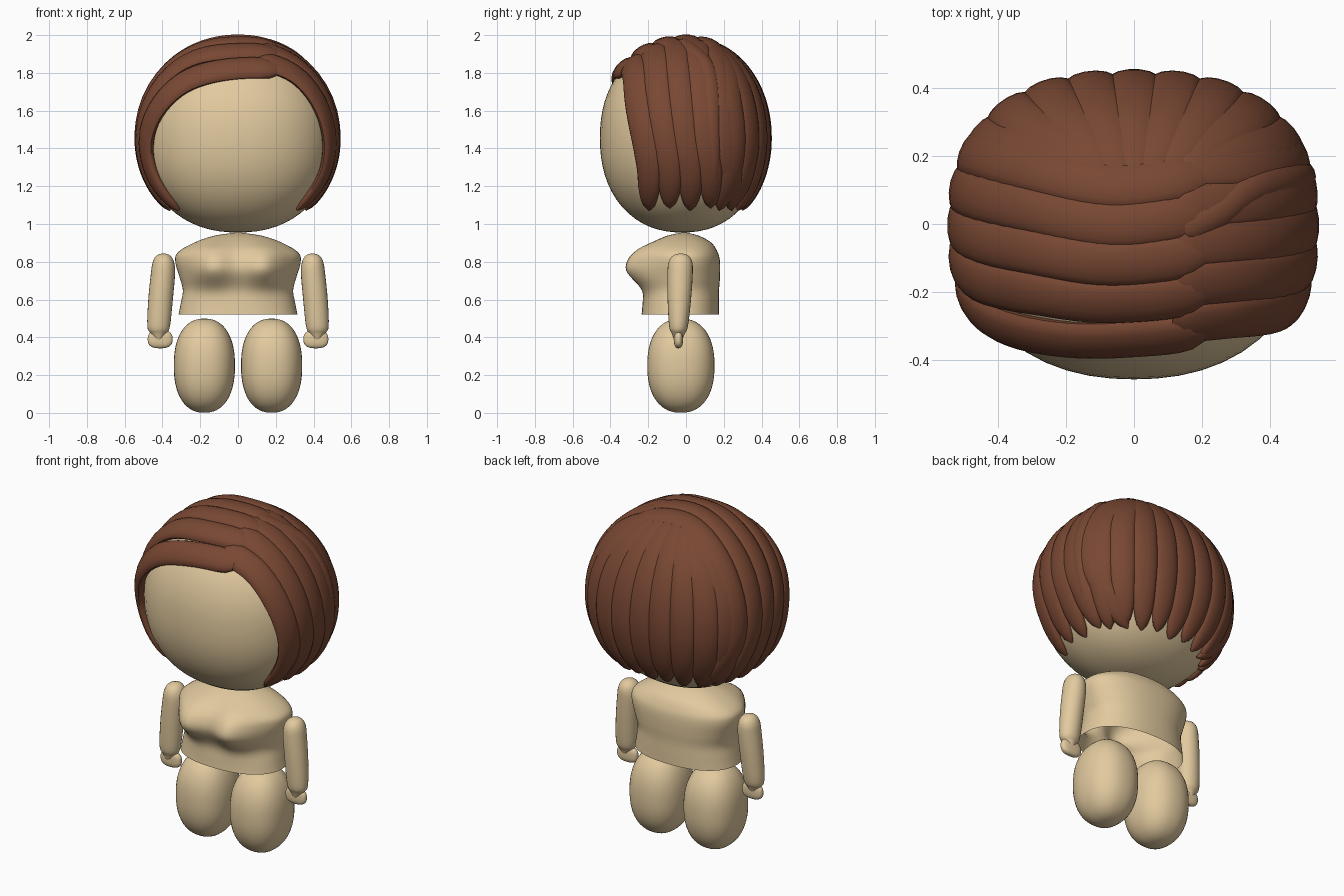
import bpy, bmesh, math
from mathutils import Vector

if "Cube" in bpy.data.objects:
    bpy.data.objects.remove(bpy.data.objects["Cube"])


def material(name, color):
    m = bpy.data.materials.new(name)
    m.diffuse_color = color
    m.use_nodes = True
    m.node_tree.nodes["Principled BSDF"].inputs["Base Color"].default_value = m.diffuse_color
    return m


SKIN = material("skin", (0.76, 0.59, 0.345, 1))
HAIR = material("hair", (0.19, 0.064, 0.033, 1))


def finish(name, bm, mat):
    bmesh.ops.recalc_face_normals(bm, faces=bm.faces)
    me = bpy.data.meshes.new(name)
    bm.to_mesh(me)
    bm.free()
    ob = bpy.data.objects.new(name, me)
    bpy.context.collection.objects.link(ob)
    me.materials.append(mat)
    bpy.ops.object.select_all(action='DESELECT')
    ob.select_set(True)
    bpy.context.view_layer.objects.active = ob
    bpy.ops.object.shade_smooth_by_angle(angle=math.radians(50))
    return ob


def loft(name, rings, mat, cap_start=True):
    bm = bmesh.new()
    vs = [[bm.verts.new(p) for p in r] for r in rings]
    n = len(vs[0])
    for a, b in zip(vs, vs[1:]):
        for i in range(n):
            bm.faces.new((a[i], a[(i + 1) % n], b[(i + 1) % n], b[i]))
    if cap_start:
        bm.faces.new(vs[0])
    bm.faces.new(vs[-1])
    return finish(name, bm, mat)


def blob(name, center, radii, p, mat):
    """Sphere pushed out to a slightly squared ellipsoid."""
    bm = bmesh.new()
    bmesh.ops.create_uvsphere(bm, u_segments=48, v_segments=32, radius=1)
    for v in bm.verts:
        k = sum(abs(c) ** p for c in v.co) ** (-1 / p)
        v.co = Vector([c * k * r + o for c, r, o in zip(v.co, radii, center)])
    return finish(name, bm, mat)


def spline(pts, steps):
    """Catmull-Rom through tuples of any length."""
    pts = [Vector(p) for p in pts]
    q = [2 * pts[0] - pts[1]] + pts + [2 * pts[-1] - pts[-2]]
    out = []
    for i in range(len(pts) - 1):
        a, b, c, d = q[i:i + 4]
        for s in range(steps):
            t = s / steps
            out.append(0.5 * (2 * b + (c - a) * t + (2 * a - 5 * b + 4 * c - d) * t * t
                              + (3 * b - a - 3 * c + d) * t ** 3))
    return out + [pts[-1]]


def oval(z, cx, rx, yf, yb, p=2.0, n=64):
    ring = []
    for i in range(n):
        a = 2 * math.pi * i / n
        c, s = math.cos(a), math.sin(a)
        x = cx + rx * math.copysign(abs(c) ** (2 / p), c)
        y = (yf + yb) / 2 + (yb - yf) / 2 * math.copysign(abs(s) ** (2 / p), s)
        ring.append(Vector((x, y, z)))
    return ring


# Head and legs
blob("head", (0, -0.02, 1.455), (0.505, 0.436, 0.5), 2.2, SKIN)
for side, s in (("left", -1), ("right", 1)):
    blob(side + "_leg", (s * 0.178, -0.027, 0.25), (0.162, 0.178, 0.249), 2.3, SKIN)

# Torso: lofted ovals with two soft chest bulges, open underneath
profile = [(0.52, 0.315, -0.235, 0.175), (0.58, 0.303, -0.228, 0.175), (0.65, 0.292, -0.215, 0.175),
           (0.72, 0.31, -0.213, 0.18), (0.80, 0.332, -0.21, 0.18), (0.85, 0.318, -0.2, 0.168),
           (0.90, 0.235, -0.165, 0.135), (0.937, 0.13, -0.1, 0.07), (0.955, 0.01, -0.02, 0.0)]
rings = []
for z, rx, yf, yb in spline(profile, 5):
    ring = oval(z, 0, rx, yf, yb, 2.3)
    for v in ring:
        if v.y < 0:
            h = 0.14 if z > 0.77 else 0.1
            fade = min(1, (0.955 - z) / 0.08) * min(1, -v.y / 0.16)
            lobes = sum(math.exp(-((v.x - c) / 0.12) ** 2) for c in (-0.135, 0.135))
            v.y -= 0.118 * fade * lobes * math.exp(-((z - 0.77) / h) ** 2)
    rings.append(ring)
loft("torso", rings, SKIN, cap_start=False)

# Arms taper into the wrist; hands are flattened mitts
arm = [(0.845, 0.395, 0.006, 0.006), (0.833, 0.395, 0.036, 0.04), (0.80, 0.395, 0.056, 0.062),
       (0.74, 0.397, 0.064, 0.067), (0.60, 0.41, 0.065, 0.062), (0.46, 0.42, 0.06, 0.05),
       (0.42, 0.42, 0.042, 0.035), (0.375, 0.42, 0.008, 0.018)]
for side, s in (("left", -1), ("right", 1)):
    loft(side + "_arm", [oval(z, s * cx, rx, -0.028 - ry - (0.845 - z) * 0.03, -0.028 + ry - (0.845 - z) * 0.03,
                              n=24) for z, cx, rx, ry in spline(arm, 4)], SKIN)
    blob(side + "_hand", (s * 0.412, -0.04, 0.39), (0.066, 0.024, 0.048), 2.6, SKIN)

# Hair guide surface: squarish from above, round from the front, deeper at the front
P, Q, CZ, HX, HZ = 2.5, 2.06, 1.455, 0.515, 0.515


def hy(y):
    return 0.47 if y < 0 else 0.425


def rho(x, y):
    return (abs(x / HX) ** P + abs(y / hy(y)) ** P) ** (1 / P)


def level(p):
    return (rho(p[0], p[1]) ** Q + abs((p[2] - CZ) / HZ) ** Q) ** (1 / Q)


def rest(a, e):
    return max(0.0, 1 - abs(a) ** e) ** (1 / e)


def top(x, y):
    return (x, y, CZ + HZ * rest(min(1, rho(x, y)), Q))


def flank(s, y, z):
    k = rest((z - CZ) / HZ, Q)
    return (s * HX * k * rest(min(1, y / (hy(y) * k)), P), y, z)


def back(phi, z):
    x, y = math.sin(phi) * HX, math.cos(phi) * 0.425
    k = rest((z - CZ) / HZ, Q) / rho(x, y)
    return (x * k, y * k, z)


def lock(name, way, width, thick, grow=0.08, start=0.4):
    """Flattened tube that hugs the guide surface and ends in a tapered round tip."""
    o, e = Vector((0, 0, CZ)), 1e-3
    path = [o + (p - o) / level(p) for p in spline(way, 7)]
    rings, n = [], len(path)
    for i, c in enumerate(path):
        nv = Vector([level(c + d) - level(c - d) for d in (Vector((e, 0, 0)), Vector((0, e, 0)), Vector((0, 0, e)))])
        nv.normalize()
        u = i / (n - 1)
        t = (path[min(i + 1, n - 1)] - path[max(i - 1, 0)]).normalized()
        sv = t.cross(nv).normalized()
        k = 1.0
        if u < grow:
            k = start + (1 - start) * math.sqrt(1 - (1 - u / grow) ** 2)
        if u > 0.65:
            k = 1 - 0.3 * (u - 0.65) / 0.35
        if u > 0.82:
            k *= max(0.1, math.sqrt(max(0, 1 - ((u - 0.82) / 0.18) ** 2)))
        rings.append([c + sv * (width * k * math.cos(a)) + nv * (thick * k ** 0.5 * math.sin(a))
                      for a in [2 * math.pi * j / 14 for j in range(14)]])
    loft(name, rings, HAIR)


# Side locks: from the parting at x = 0.19, over the top and down each side
N = 5
for i in range(N):
    f = i / (N - 1)
    y0, y1, y2 = -0.33 + 0.45 * f, -0.225 + 0.435 * f, -0.195 + 0.435 * f
    tip = 1.075 + 0.012 * (i % 2)
    m = 0.9 - 0.4 * f
    lock(f"left_lock_{i + 1}", [top(0.2, y0 + 0.02), top(-0.06, y0 - 0.01), top(-0.32, y0 * m + y1 * (1 - m)),
                                flank(-1, y1, 1.48), flank(-1, y2, 1.28), flank(-1, y2, tip)],
         0.072, 0.034, start=0.6)
    y0 = -0.285 + 0.45 * f
    lock(f"right_lock_{i + 1}", [top(0.11, y0), top(0.33, y0 * 0.75 + y1 * 0.25),
                                 flank(1, y1, 1.48), flank(1, y2, 1.28), flank(1, y2, tip)], 0.074, 0.029)
# Short crossing lock at the parting
lock("parting_lock", [top(0.13, -0.02), top(0.24, 0.03), top(0.36, 0.11), flank(1, 0.14, 1.5),
                      flank(1, 0.13, 1.1)], 0.05, 0.034)

# Back locks: a fan from the crown down to the nape
M = 9
for i in range(M):
    phi = math.radians(-56 + 112 * i / (M - 1))
    s = math.sin(phi)
    lock(f"back_lock_{i + 1}", [top(0.17 * s, 0.11), top(0.30 * s, 0.24 - 0.05 * abs(s)), back(phi, 1.68),
                                back(phi, 1.45), back(phi, 1.25), back(phi, 1.075 + 0.012 * (i % 2))],
         0.075, 0.03, grow=0.4, start=0.3)
